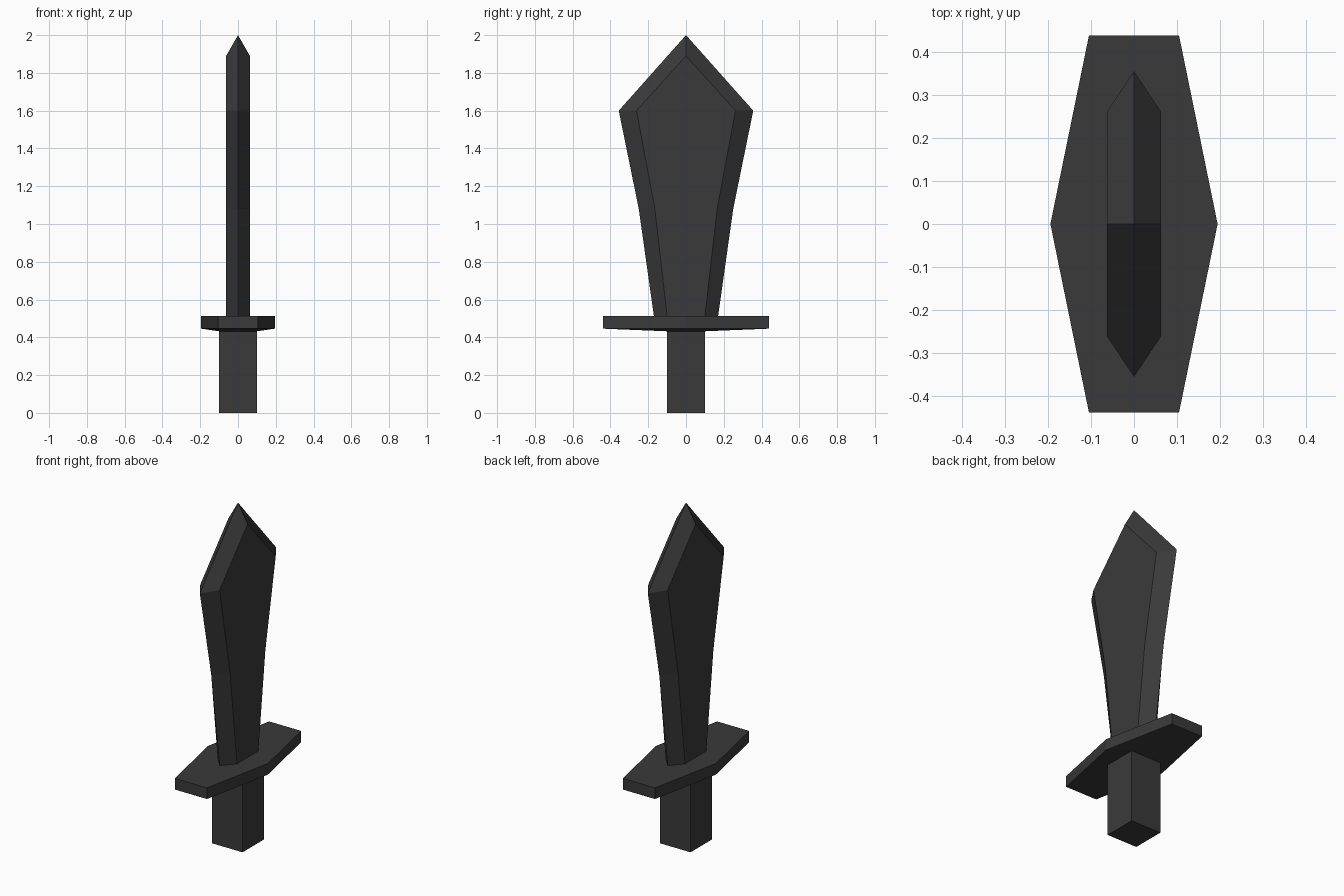
import bpy, bmesh

if "Cube" in bpy.data.objects:
    bpy.data.objects.remove(bpy.data.objects["Cube"])

metal = bpy.data.materials.new("dark_grey")
metal.diffuse_color = (0.042, 0.042, 0.042, 1)
metal.use_nodes = True
metal.node_tree.nodes["Principled BSDF"].inputs["Base Color"].default_value = metal.diffuse_color


def finish(bm, name):
    bmesh.ops.recalc_face_normals(bm, faces=bm.faces)
    mesh = bpy.data.meshes.new(name)
    bm.to_mesh(mesh)
    bm.free()
    mesh.materials.append(metal)
    bpy.context.collection.objects.link(bpy.data.objects.new(name, mesh))


def hull(name, points):
    bm = bmesh.new()
    for p in points:
        bm.verts.new(p)
    bmesh.ops.convex_hull(bm, input=bm.verts)
    bmesh.ops.dissolve_limit(bm, angle_limit=0.001, verts=bm.verts, edges=bm.edges)
    finish(bm, name)


# Square grip
square = [(-0.1, -0.1), (0.1, -0.1), (0.1, 0.1), (-0.1, 0.1)]
hull("grip", [(x, y, z) for z in (0, 0.432) for x, y in square])

# Hexagonal guard, its underside tapering slightly down to the grip
hexagon = [(-0.105, -0.44), (0.105, -0.44), (0.195, 0),
           (0.105, 0.44), (-0.105, 0.44), (-0.195, 0)]
hull("guard", [(x, y, z) for z in (0.446, 0.512) for x, y in hexagon]
     + [(x, y, 0.432) for x, y in square])

# Blade: cutting edge outline on x = 0, raised flat on both sides
edge_half = [(0.17, 0.512), (0.25, 1.08), (0.356, 1.6)]
flat_half = [(0.1, 0.512), (0.165, 1.08), (0.262, 1.6)]


def outline(half, tip):
    return half + [(0, tip)] + [(-y, z) for y, z in reversed(half)]


bm = bmesh.new()
edge = [bm.verts.new((0, y, z)) for y, z in outline(edge_half, 2.0)]
for x in (0.063, -0.063):
    flat = [bm.verts.new((x, y, z)) for y, z in outline(flat_half, 1.89)]
    for i in range(len(edge) - 1):
        bm.faces.new((edge[i], edge[i + 1], flat[i + 1], flat[i]))
    # lower and upper panels of the flat
    bm.faces.new((flat[0], flat[1], flat[5], flat[6]))
    bm.faces.new(flat[1:6])
finish(bm, "blade")
